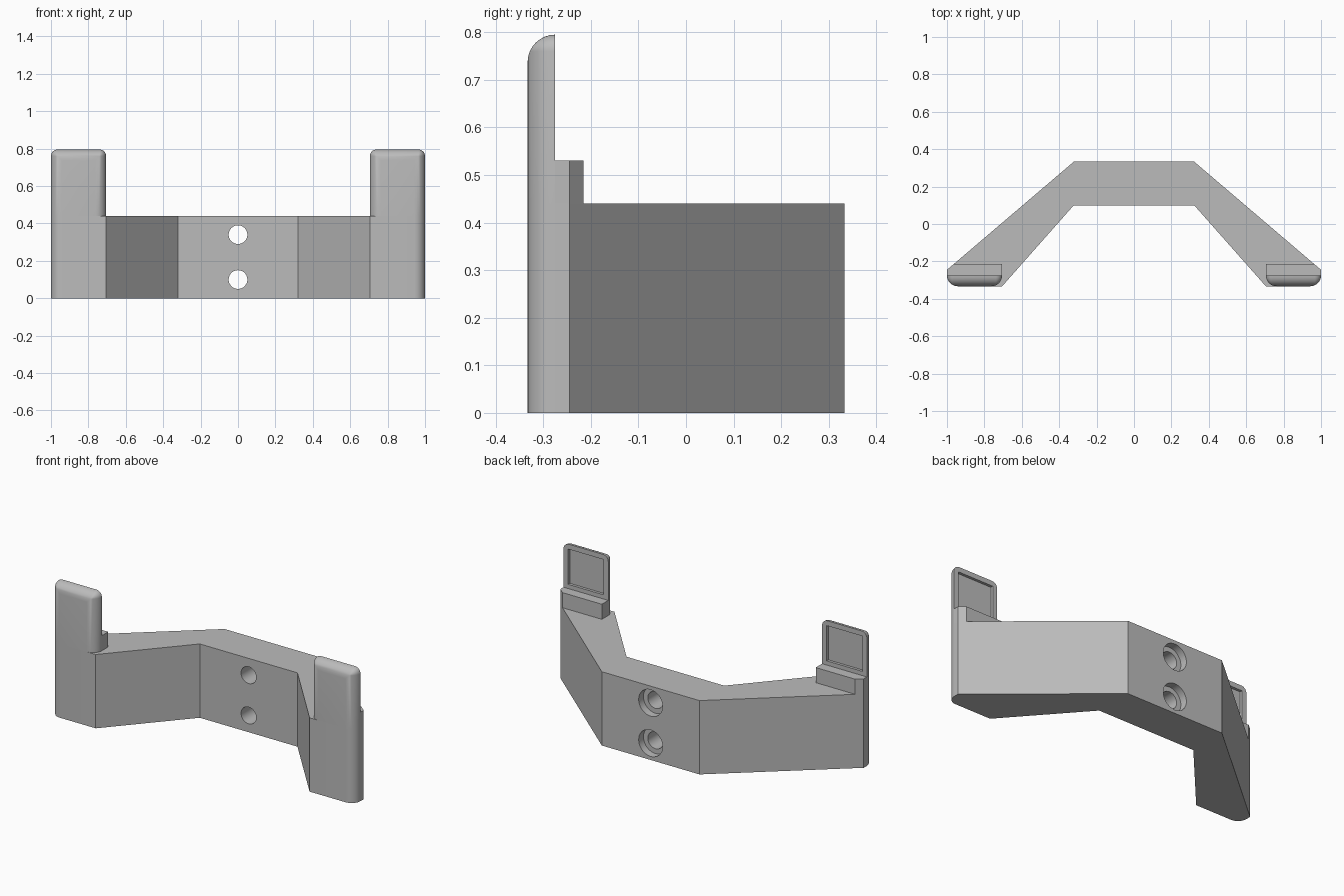
import bpy, bmesh, math

if "Cube" in bpy.data.objects:
    bpy.data.objects.remove(bpy.data.objects["Cube"])

grey = bpy.data.materials.new("light_grey")
grey.diffuse_color = (0.5, 0.5, 0.5, 1)
grey.use_nodes = True
grey.node_tree.nodes["Principled BSDF"].inputs["Base Color"].default_value = grey.diffuse_color

R = 0.058                      # edge rounding of the end tabs
YF, YB = -0.333, -0.275        # front and back of the tabs
X0, X1 = 0.705, 1.0            # tab width
BODY_H, STEP_H, TOP = 0.44, 0.53, 0.795
STEPS = 8


def finish(bm, name, hidden=False):
    bmesh.ops.remove_doubles(bm, verts=bm.verts, dist=1e-5)
    bmesh.ops.recalc_face_normals(bm, faces=bm.faces)
    me = bpy.data.meshes.new(name)
    bm.to_mesh(me)
    bm.free()
    me.materials.append(grey)
    ob = bpy.data.objects.new(name, me)
    bpy.context.collection.objects.link(ob)
    ob.hide_render = hidden
    ob.hide_viewport = hidden
    return ob


def loft(bm, loops):
    """Skin a stack of equal loops and cap both ends."""
    rings = [[bm.verts.new(p) for p in loop] for loop in loops]
    for a, b in zip(rings, rings[1:]):
        for i in range(len(a)):
            j = (i + 1) % len(a)
            bm.faces.new((a[i], a[j], b[j], b[i]))
    bm.faces.new(rings[0])
    bm.faces.new(rings[-1])


def prism(name, outline, z0, z1):
    bm = bmesh.new()
    loft(bm, [[(x, y, z) for x, y in outline] for z in (z0, z1)])
    return finish(bm, name)


def cut(ob, cutter):
    m = ob.modifiers.new("cut", 'BOOLEAN')
    m.operation = 'DIFFERENCE'
    m.solver = 'EXACT'
    m.object = cutter


def smooth(ob):
    bpy.ops.object.select_all(action='DESELECT')
    ob.select_set(True)
    bpy.context.view_layer.objects.active = ob
    for m in list(ob.modifiers):
        bpy.ops.object.modifier_apply(modifier=m.name)
    bpy.ops.object.shade_smooth_by_angle(angle=math.radians(30))


# Angled bracket body with rounded outer front corners
half = [(0.322, 0.333), (1.0, -0.245)]
for i in range(STEPS + 1):
    a = math.pi / 2 * i / STEPS
    half.append((X1 - R + R * math.cos(a), YB - R * math.sin(a)))
half += [(X0, YF), (0.322, 0.10)]
body = prism("bracket_body", half + [(-x, y) for x, y in reversed(half)], 0, BODY_H)

# Two counterbored screw holes
for z in (0.10, 0.34):
    profile = [(0.05, -0.1), (0.05, 0.288), (0.079, 0.288), (0.079, 0.5)]
    bm = bmesh.new()
    loft(bm, [[(r * math.cos(t * math.pi / 20), y, z + r * math.sin(t * math.pi / 20))
               for t in range(40)] for r, y in profile])
    cut(body, finish(bm, "screw_hole_cutter", True))
smooth(body)


def tab_loop(s, inset, y):
    """Upright outline with rounded top corners, pulled in by inset."""
    c = max(0.035 - inset, 0)
    xa, xb, zt = X0 + inset, X1 - inset, TOP - inset
    pts = [(xa, BODY_H), (xb, BODY_H)]
    for cx, start in ((xb - c, 0), (xa + c, math.pi / 2)):
        for i in range(STEPS + 1):
            a = start + math.pi / 2 * i / STEPS
            pts.append((cx + c * math.cos(a), zt - c + c * math.sin(a)))
    return [(s * x, y, z) for x, z in pts]


for s, side in ((-1, "left"), (1, "right")):
    # Upright tab with a domed front edge
    bm = bmesh.new()
    angles = [math.pi / 2 * i / STEPS for i in range(STEPS + 1)]
    loft(bm, [tab_loop(s, R * (1 - math.cos(a)), YB - R * math.sin(a)) for a in angles])
    tab = finish(bm, side + "_tab")

    # Shallow rectangular recess in the back of the tab
    bm = bmesh.new()
    loft(bm, [[(s * x, y, z) for x, z in
               ((X0 + 0.03, 0.555), (X1 - 0.03, 0.555), (X1 - 0.03, 0.765), (X0 + 0.03, 0.765))]
              for y in (YB - 0.016, YB + 0.05)])
    cut(tab, finish(bm, side + "_recess_cutter", True))
    smooth(tab)

    # Step behind the tab, trimmed along the sloping arm
    prism(side + "_step", [(s * x, y) for x, y in
          ((X0, YB), (X1, YB), (X1, -0.245), (0.965, -0.215), (X0, -0.215))], BODY_H, STEP_H)

# Remove the used cutters
for ob in [o for o in bpy.data.objects if "cutter" in o.name]:
    bpy.data.objects.remove(ob)
